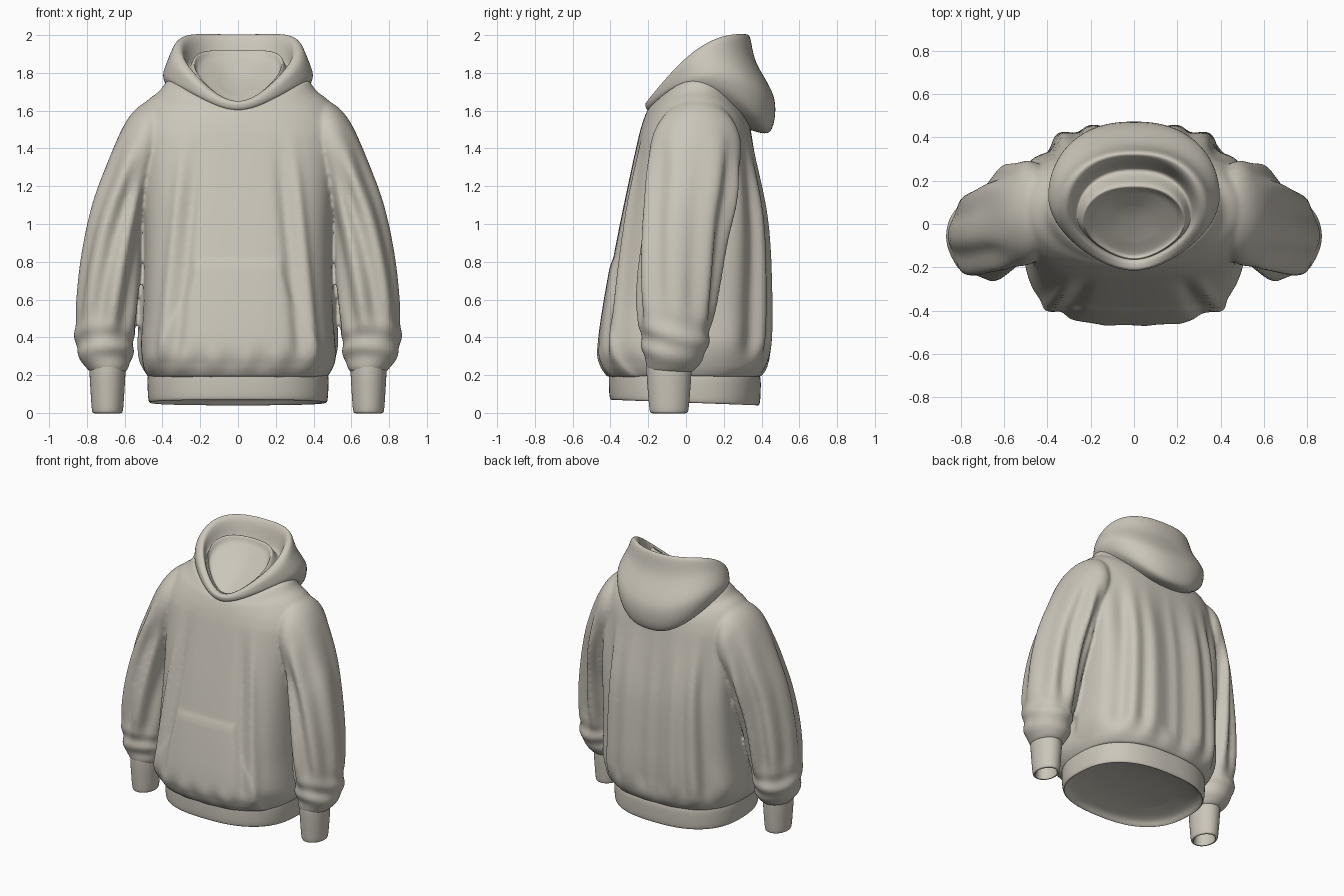
import bpy, bmesh, math
from mathutils import Vector

if "Cube" in bpy.data.objects:
    bpy.data.objects.remove(bpy.data.objects["Cube"])

N = 168  # points round each torso ring

cloth = bpy.data.materials.new("warm grey fleece")
cloth.diffuse_color = (0.60, 0.565, 0.49, 1)
cloth.use_nodes = True
cloth.node_tree.nodes["Principled BSDF"].inputs["Base Color"].default_value = cloth.diffuse_color


def smooth(a, b, v):
    t = min(1, max(0, (v - a) / (b - a)))
    return t * t * (3 - 2 * t)


def bump(v, centre, width):
    return math.exp(-((v - centre) / width) ** 2)


def spline(rows, steps):
    """Catmull-Rom interpolation between rows of numbers."""
    pts, out = [Vector(r) for r in rows], []
    for i in range(len(pts) - 1):
        a, b, c, d = (pts[min(max(i + k, 0), len(pts) - 1)] for k in (-1, 0, 1, 2))
        for s in range(steps):
            t = s / steps
            out.append(b + (c - a) * (t / 2) + (a * 2 - b * 5 + c * 4 - d) * (t * t / 2)
                       + (b * 3 - a - c * 3 + d) * (t ** 3 / 2))
    return out + [pts[-1]]


def skin(bm, rings, last=None, first=None):
    """Skin closed rings; the two points close the ends."""
    rows = [[bm.verts.new(p) for p in r] for r in rings]
    n = len(rows[0])
    faces = []
    for a, b in zip(rows, rows[1:]):
        for i in range(n):
            j = (i + 1) % n
            faces.append(bm.faces.new((a[i], a[j], b[j], b[i])))
    for row, tip in ((rows[-1], last), (rows[0], first)):
        if tip is not None:
            v = bm.verts.new(tip)
            faces += [bm.faces.new((row[i], row[(i + 1) % n], v)) for i in range(n)]
    bmesh.ops.recalc_face_normals(bm, faces=faces)


def finish(name, bm):
    me = bpy.data.meshes.new(name)
    bm.to_mesh(me)
    bm.free()
    me.materials.append(cloth)
    me.shade_smooth()
    ob = bpy.data.objects.new(name, me)
    bpy.context.collection.objects.link(ob)
    return ob


def loft(name, rings, last=None):
    bm = bmesh.new()
    skin(bm, rings, last)
    return finish(name, bm)


def oval(z, hw, yf, yb, power, drop=0, tilt=0, fold=None):
    """Superellipse ring: half width, front y, back y, squareness."""
    ring = []
    for i in range(N):
        a = 2 * math.pi * i / N
        c, s = math.cos(a), math.sin(a)
        x = hw * math.copysign(abs(c) ** (2 / power), c)
        y = (yf + yb) / 2 + (yb - yf) / 2 * math.copysign(abs(s) ** (2 / power), s)
        p = Vector((x, y, z - drop * s * s * (1 + 0.6 * (s > 0) * s) + tilt * y))
        if fold:
            p += Vector((c, s, 0)) * fold(p)
        ring.append(p)
    return ring


# Torso: soft vertical folds and the raised front pocket
def torso_fold(p):
    x, z = abs(p.x), p.z
    mid = smooth(0.2, 0.4, z) * (1 - smooth(1.05, 1.55, z))
    if p.y < 0:
        lean = 0.1 * (z - 0.3)
        f = 0.022 * mid * (bump(x, 0.40 - lean, 0.03) - bump(x, 0.33 - lean, 0.035))
        w = 0.42 - 0.19 * smooth(0.28, 0.80, z)
        f += 0.010 * (1 - smooth(w - 0.012, w + 0.012, x)) * (1 - smooth(0.785, 0.80, z))
        return f + 0.008 * math.sin(p.x * 38) * bump(z, 0.27, 0.07)
    f = 0.024 * mid * smooth(0.12, 0.4, x) * math.sin(x * 40 + 1.5 * z)
    f += 0.014 * mid * (bump(x, 0.2, 0.06) - bump(x, 0.06, 0.06))
    return f + 0.006 * math.sin(p.x * 33) * bump(z, 0.27, 0.07)


torso = [  # z, half width, front, back, squareness, drop at front and back
    (0.19, 0.475, -0.405, 0.395, 2.6, 0), (0.25, 0.505, -0.44, 0.43, 2.8, 0),
    (0.35, 0.515, -0.458, 0.445, 3.0, 0), (0.60, 0.50, -0.425, 0.45, 3.1, 0),
    (1.00, 0.50, -0.35, 0.43, 3.1, 0), (1.40, 0.53, -0.265, 0.36, 2.8, 0),
    (1.53, 0.535, -0.235, 0.34, 2.5, 0.01), (1.64, 0.49, -0.21, 0.33, 2.2, 0.05),
    (1.70, 0.42, -0.195, 0.32, 2.1, 0.085), (1.765, 0.345, -0.16, 0.30, 2, 0.13),
    (1.62, 0.22, -0.08, 0.20, 2, 0.04)]


# Sleeves: each ring is set by its outer and inner silhouette point and depth
def sleeve_ring(side, row, n, folds):
    xo, zo, xi, zi, yf, yb = row
    ring = []
    for i in range(n):
        a = 2 * math.pi * i / n
        c, s = math.cos(a), math.sin(a)
        k = 1.0
        if folds:
            z = (zo + zi) / 2
            run = smooth(0.35, 0.6, z) * (1 - smooth(1.1, 1.4, z))
            k += 0.11 * run * math.sin(7 * a + 3 * z) * (0.3 + 0.7 * abs(s))
            k += 0.05 * bump(z, 0.36, 0.1) * math.sin(48 * z + 3 * math.sin(a + 0.6))
        ring.append(Vector((side * ((xo + xi) / 2 + (xo - xi) / 2 * c * k),
                            (yf + yb) / 2 + (yb - yf) / 2 * s * k,
                            (zo + zi) / 2 + (zo - zi) / 2 * c)))
    return ring


sleeve = [  # outer x, outer z, inner x, inner z, front, back
    (0.36, 1.685, 0.36, 1.30, -0.10, 0.22), (0.50, 1.64, 0.44, 1.20, -0.18, 0.29),
    (0.60, 1.53, 0.49, 1.05, -0.20, 0.275), (0.70, 1.30, 0.51, 0.90, -0.215, 0.245),
    (0.775, 1.08, 0.52, 0.75, -0.235, 0.20), (0.83, 0.80, 0.53, 0.60, -0.25, 0.165),
    (0.858, 0.50, 0.545, 0.43, -0.245, 0.13), (0.855, 0.33, 0.56, 0.30, -0.225, 0.105),
    (0.80, 0.235, 0.585, 0.23, -0.205, 0.05), (0.765, 0.21, 0.61, 0.21, -0.18, 0.01)]

# Torso and sleeves fused into one soft cloth surface
bm = bmesh.new()
skin(bm, [oval(*r, fold=torso_fold) for r in spline(torso, 14)], (0, 0.06, 1.57), (0, 0, 0.19))
for side in (-1, 1):
    skin(bm, [sleeve_ring(side, r, 96, True) for r in spline(sleeve, 12)],
         (side * 0.69, -0.085, 0.21), (side * 0.36, 0.06, 1.49))
body = finish("torso_and_sleeves", bm)
mod = body.modifiers.new("fuse", 'REMESH')
mod.mode = 'VOXEL'
mod.voxel_size = 0.011
mod.use_smooth_shade = True
mod = body.modifiers.new("soften", 'SMOOTH')
mod.factor, mod.iterations = 0.5, 5
bpy.context.view_layer.objects.active = body
body.select_set(True)
for m in list(body.modifiers):
    bpy.ops.object.modifier_apply(modifier=m.name)

# Ribbed hem band with a shallow hollow underneath: z, inset from the widest line
hem = [(0.225, 0.01), (0.19, 0), (0.12, 0), (0.07, 0.004), (0.055, 0.012),
       (0.06, 0.022), (0.09, 0.06), (0.12, 0.18)]
loft("hem_band", [oval(z, 0.478 - d, d - 0.408, 0.395 - d, 2.5, tilt=-0.0375)
                  for z, d in spline(hem, 4)], (0, 0, 0.135))

# Cuff profile: z, half width; turned in at the open end
cuff = [(0.25, 0.095), (0.19, 0.094), (0.06, 0.086), (0.01, 0.081), (0, 0.074),
        (0.01, 0.064), (0.12, 0.064)]
for side, label in ((-1, "right"), (1, "left")):
    loft(label + "_cuff",
         [sleeve_ring(side, (0.691 + w, z, 0.691 - w, z, -0.09 - 1.25 * w, -0.09 + 1.25 * w), 64, False)
          for z, w in spline(cuff, 4)], (side * 0.69, -0.09, 0.13))


# Hood: rings whose height runs from front, over the side, to the back
def hood_ring(hw, yf, yb, zf, zs, zb):
    ring = []
    for i in range(120):
        a = 2 * math.pi * i / 120
        c, s = math.cos(a), math.sin(a)
        u = (1 - c) / 2
        if c > 0:
            x = hw * s * (1 - 0.25 * c * c)
        else:
            x = hw * math.copysign(abs(s) ** 0.85, s)
        z = zf * (1 - u) * (1 - 2 * u) + zs * 4 * u * (1 - u) + zb * u * (2 * u - 1)
        ring.append(Vector((x, (yf + yb) / 2 - (yb - yf) / 2 * c, z)))
    return ring


hood = [  # half width, front y, back y, then z at front, side and back
    (0.35, -0.16, 0.33, 1.58, 1.70, 1.50),      # tucked neck seam
    (0.385, -0.205, 0.445, 1.605, 1.745, 1.49),  # lower lip
    (0.395, -0.215, 0.468, 1.63, 1.80, 1.66),   # widest bulge
    (0.365, -0.21, 0.37, 1.645, 1.88, 1.86),    # upper wall
    (0.335, -0.20, 0.335, 1.65, 1.925, 1.995),  # rim
    (0.295, -0.18, 0.30, 1.65, 1.915, 1.975),   # inner rim
    (0.265, -0.165, 0.25, 1.64, 1.82, 1.84),    # channel behind the lining
    (0.235, -0.16, 0.18, 1.645, 1.85, 1.92),    # lining edge
    (0.205, -0.14, 0.15, 1.64, 1.80, 1.88),     # lining scoop
    (0.09, -0.08, 0.08, 1.68, 1.75, 1.80)]
loft("hood", [hood_ring(*r) for r in spline(hood, 7)], (0, 0.01, 1.735))
